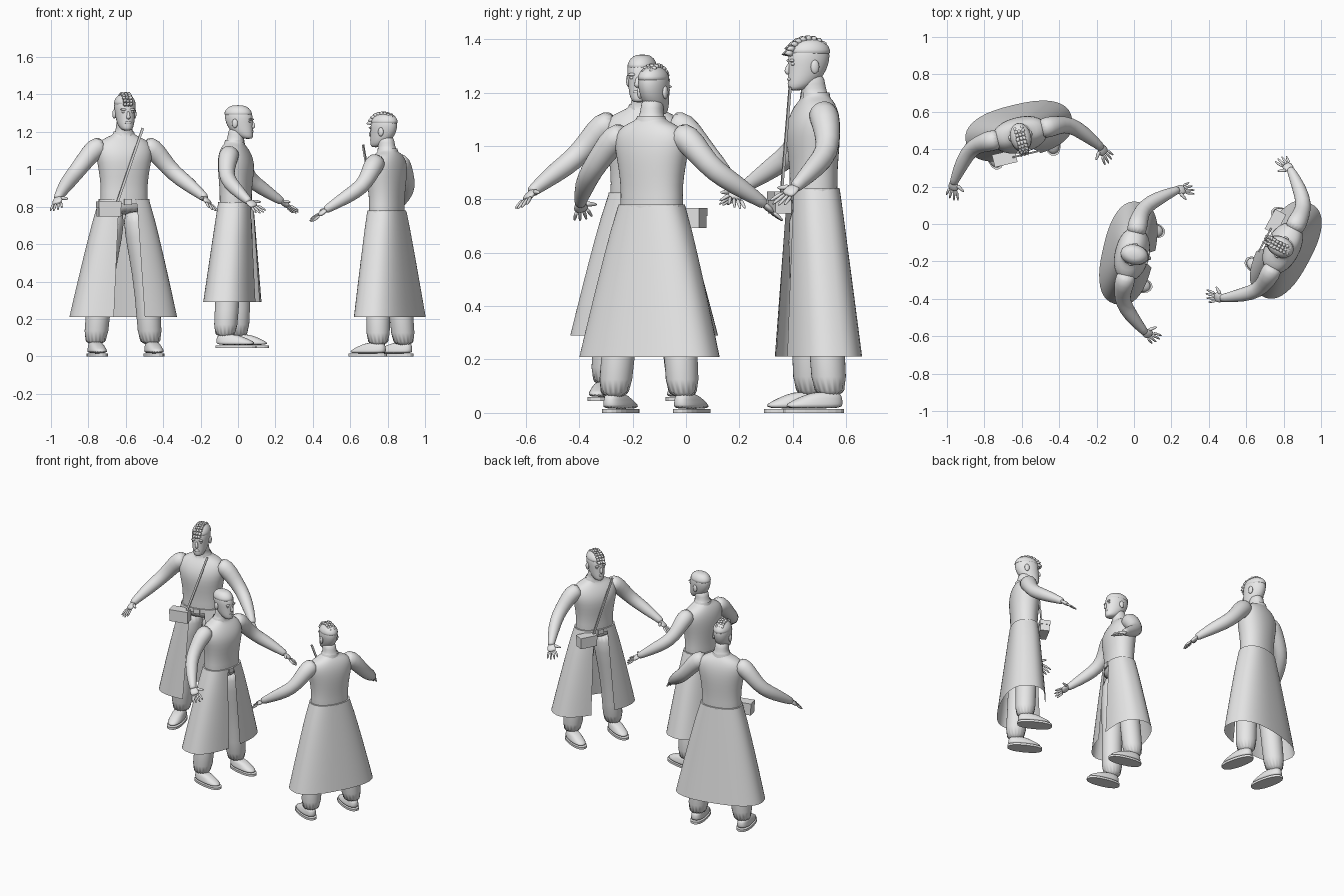
import bpy, bmesh, math, random
from mathutils import Vector, Matrix

random.seed(4)
if "Cube" in bpy.data.objects:
    bpy.data.objects.remove(bpy.data.objects["Cube"], do_unlink=True)

grey = bpy.data.materials.new("plain light grey")
grey.use_nodes = True
grey.diffuse_color = (0.8, 0.8, 0.8, 1)
grey.node_tree.nodes["Principled BSDF"].inputs["Base Color"].default_value = (0.8, 0.8, 0.8, 1)


def finish(name, bm, place, subdivide=0, smooth=True):
    """Turn a bmesh into a placed, shaded object."""
    bmesh.ops.recalc_face_normals(bm, faces=bm.faces)
    mesh = bpy.data.meshes.new(name)
    bm.to_mesh(mesh)
    bm.free()
    mesh.materials.append(grey)
    obj = bpy.data.objects.new(name, mesh)
    bpy.context.collection.objects.link(obj)
    obj.matrix_world = place
    if smooth:
        for p in mesh.polygons:
            p.use_smooth = True
    if subdivide:
        mod = obj.modifiers.new("smooth", 'SUBSURF')
        mod.levels = mod.render_levels = subdivide
    return obj


def skin(rings, closed=True, caps=True):
    """Bridge rings of points into a surface."""
    bm = bmesh.new()
    rows = [[bm.verts.new(p) for p in ring] for ring in rings]
    n = len(rows[0])
    for a, b in zip(rows, rows[1:]):
        for i in range(n if closed else n - 1):
            j = (i + 1) % n
            bm.faces.new((a[i], a[j], b[j], b[i]))
    if caps:
        bm.faces.new(rows[0])
        bm.faces.new(rows[-1])
    return bm


def oval(z, rx, ry, cy, power=2.0, gap=0.0, n=24, cx=0.0):
    """Flat superellipse ring; a gap leaves its front open."""
    start = math.asin(min(0.9, gap / rx)) if gap else 0
    pts = []
    for i in range(n + (1 if gap else 0)):
        a = -math.pi / 2 + start + (2 * math.pi - 2 * start) * i / n
        c, s = math.cos(a), math.sin(a)
        pts.append((cx + rx * math.copysign(abs(c) ** (2 / power), c),
                    cy + ry * math.copysign(abs(s) ** (2 / power), s), z))
    return pts


def tube(name, path, radii, place, n=12, subdivide=1, flat=1.0, side=(0, 1, 0.3)):
    """Tapered limb along a path; flat thins it across the side vector."""
    path = [Vector(p) for p in path]
    rings = []
    for i, p in enumerate(path):
        d = (path[min(i + 1, len(path) - 1)] - path[max(i - 1, 0)]).normalized()
        u = Vector(side)
        u = (u - d * u.dot(d)).normalized()
        v = d.cross(u)
        rings.append([p + radii[i] * (math.cos(t) * u + flat * math.sin(t) * v)
                      for t in (2 * math.pi * k / n for k in range(n))])
    return finish(name, skin(rings), place, subdivide)


def ball(name, centre, size, place):
    bm = bmesh.new()
    bmesh.ops.create_uvsphere(bm, u_segments=14, v_segments=10, radius=1)
    bm.transform(Matrix.Translation(centre) @ Matrix.Diagonal((*size, 1)))
    return finish(name, bm, place)


def box(name, centre, size, place, tilt=0.0):
    bm = bmesh.new()
    bmesh.ops.create_cube(bm, size=1)
    bm.transform(Matrix.Translation(centre) @ Matrix.Rotation(tilt, 4, 'Y')
                 @ Matrix.Diagonal((*size, 1)))
    return finish(name, bm, place, smooth=False)


def arm(tag, s, place):
    path = [(.10, .02, 1.045), (.155, .022, 1.03), (.205, .02, .97), (.262, .008, .905),
            (.32, -.05, .855), (.385, -.135, .79), (.392, -.15, .78)]
    tube(tag + "_arm", [(x * s, y, z) for x, y, z in path],
         [.05, .057, .047, .042, .04, .023, .021], place, 14)
    # Palm, fingers and thumb share one hand frame
    wrist, d = Vector((.385, -.135, .79)), Vector((.04, -.105, -.08)).normalized()
    w = Vector((-.75, -.2, .4))
    w = (w - d * w.dot(d)).normalized()
    flip = Matrix.Diagonal((s, 1, 1))
    wm = flip @ w
    tube(tag + "_palm", [flip @ (wrist + d * t) for t in (0, .03, .062)],
         [.02, .031, .028], place, 10, 1, .45, wm)
    for k in range(4):
        off = (k - 1.5)
        root = wrist + d * .055 + w * off * .014
        way = (d + w * off * .17).normalized()
        length = (.052, .064, .068, .06)[k]
        tube(f"{tag}_finger_{k + 1}", [flip @ (root + way * length * t) for t in (0, .5, 1)],
             [.008, .0075, .004], place, 8)
    root = wrist + d * .02 + w * .018
    way = (d * .6 + w).normalized()
    tube(tag + "_thumb", [flip @ (root + way * t) for t in (0, .025, .052)],
         [.012, .0095, .005], place, 8)


def leg(tag, s, place):
    rows = [(.74, .075, .078, .065, .02), (.6, .08, .078, .085, .022), (.4, .066, .068, .115, .028),
            (.2, .063, .064, .135, .036), (.04, .066, .068, .147, .044)]
    finish(tag + "_trouser_leg", skin([oval(z, rx, ry, cy, n=16, cx=cx * s)
                                       for z, rx, ry, cx, cy in rows]), place, 1)
    # Shoe upper and sole follow the same outline
    upper = [(.014, .044, .108, -.018), (.03, .044, .106, -.017), (.05, .037, .085, .004),
             (.075, .032, .05, .03)]
    finish(tag + "_shoe", skin([oval(z, rx, ry, cy, 2.4, n=20, cx=.15 * s)
                                for z, rx, ry, cy in upper]), place, 1)
    sole = skin([oval(z, .046, .112, -.018, 2.4, n=20, cx=.15 * s) for z in (0, .014)])
    finish(tag + "_sole", sole, place, smooth=False)


def head(tag, place):
    rows = [(1.117, .02, .022, -.05), (1.13, .034, .042, -.036), (1.155, .044, .06, -.018),
            (1.19, .05, .071, -.005), (1.225, .055, .077, 0), (1.255, .054, .074, .002),
            (1.28, .043, .058, .004), (1.294, .022, .03, .005)]
    finish(tag + "_head", skin([oval(*r) for r in rows]), place, 1)
    tube(tag + "_nose", [(0, -.069, 1.215), (0, -.08, 1.195), (0, -.082, 1.182), (0, -.07, 1.176)],
         [.006, .009, .013, .007], place, 8, 1, 1, (1, 0, 0))
    ball(tag + "_lips", (0, -.072, 1.157), (.018, .007, .007), place)
    for s in (-1, 1):
        ball(tag + "_ear", (s * .054, .01, 1.2), (.009, .016, .024), place)
        ball(tag + "_brow", (s * .022, -.068, 1.222), (.017, .008, .006), place)
        ball(tag + "_eye", (s * .022, -.064, 1.21), (.011, .007, .006), place)
    # Cropped hair cap
    cap = [(1.235, .057, .079, .003), (1.26, .0555, .076, .004), (1.284, .044, .06, .005),
           (1.298, .022, .032, .006)]
    finish(tag + "_hair_cap", skin([oval(*r) for r in cap]), place, 1)


def crest(tag, place):
    # Rows of locks over the crown, longest at the brow
    for row in range(9):
        a = math.radians(20 + row * 14)
        for s in (-1, 0, 1):
            base = Vector((s * .014, -.07 * math.cos(a), 1.222 + .07 * math.sin(a)))
            way = Vector((s * .25 + random.uniform(-.2, .2), -1.1 * math.cos(a) - .4,
                          .5 * math.sin(a) + random.uniform(-.1, .2))).normalized()
            size = .03 - .0012 * row
            tube(tag + "_hair_lock", [base, base + way * size * .6,
                                      base + way * size + Vector((0, 0, -.006))],
                 [.012, .009, .002], place, 6, 0)


def satchel(tag, place):
    box(tag + "_satchel", (-.105, -.082, .728), (.115, .06, .072), place)
    box(tag + "_satchel_flap", (-.105, -.083, .752), (.12, .066, .03), place)
    low, high = Vector((-.065, -.088, .75)), Vector((.074, -.086, 1.13))
    d = high - low
    box(tag + "_strap", (low + high) / 2, (.012, .009, d.length), place, math.atan2(d.x, d.z))


def figure(tag, x, y, z, turn, wide, tall, hem, gap, extras):
    place = (Matrix.Translation((x, y, z)) @ Matrix.Rotation(math.radians(turn), 4, 'Z')
             @ Matrix.Diagonal((wide, wide, tall, 1)))
    # Torso and neck
    rows = [(.70, .128, .085, .018), (.78, .124, .082, .017), (.85, .122, .083, .018),
            (.93, .134, .092, .016), (.99, .148, .094, .016), (1.04, .148, .082, .022),
            (1.075, .115, .064, .026), (1.092, .065, .052, .026), (1.11, .044, .046, .02),
            (1.14, .041, .045, .014), (1.18, .04, .044, .01)]
    finish(tag + "_torso", skin([oval(*r, 2.2) for r in rows]), place, 1)
    # Long open coat skirt flaring to the hem
    skirt = []
    for k in range(7):
        t = k / 6
        skirt.append(oval(.775 + (hem - .775) * t, .129 + .151 * t ** .9, .088 + .05 * t,
                          .018 + .018 * t, 2.5, gap * (.6 + .4 * t), 40))
    finish(tag + "_coat_skirt", skin(skirt, closed=False, caps=False), place)
    finish(tag + "_belt", skin([oval(h, .131, .089, .018, 2.3) for h in (.755, .78)]), place,
           smooth=False)
    box(tag + "_buckle", (0, -.073, .765), (.04, .009, .03), place)
    # Collar standing at the neck
    finish(tag + "_collar", skin([oval(1.088, .062, .055, .024, 2, .02),
                                  oval(1.112, .052, .053, .022, 2, .025)],
                                 closed=False, caps=False), place)
    for side, s in (("left", 1), ("right", -1)):
        arm(f"{tag}_{side}", s, place)
        leg(f"{tag}_{side}", s, place)
    head(tag, place)
    if extras:
        crest(tag, place)
        satchel(tag, place)


figure("tall_man", -.605, .46, 0, 13.5, 1.04, 1.08, .195, .06, True)
figure("middle_man", .005, -.165, .045, 77, 1, 1, .245, .03, False)
figure("far_man", .78, -.12, 0, 242, 1, 1, .21, .06, True)
